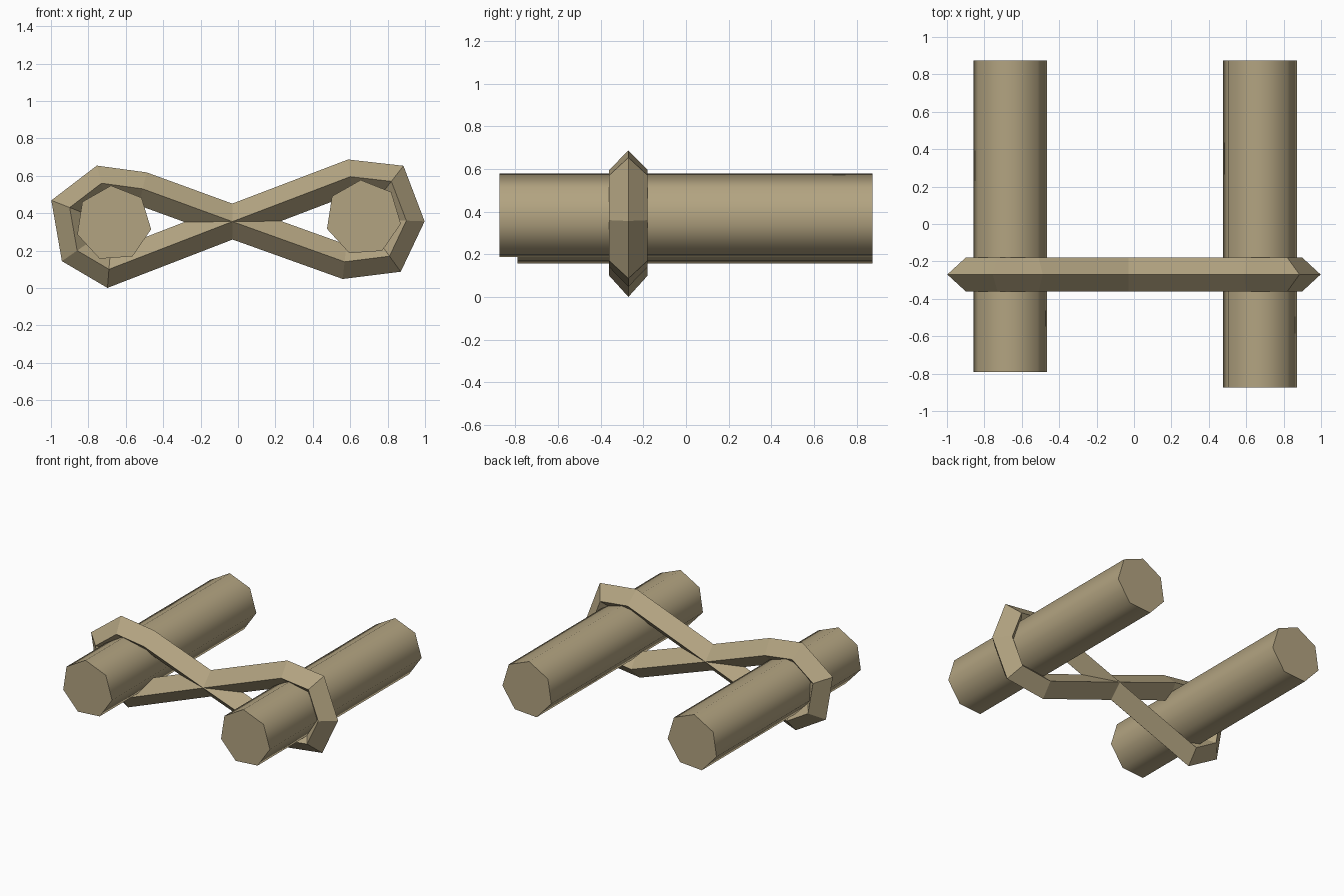
import bpy, bmesh
from math import radians
from mathutils import Vector

cube = bpy.data.objects.get("Cube")
if cube:
    bpy.data.objects.remove(cube, do_unlink=True)

# One shared wood colour
wood = bpy.data.materials.new("tan_wood")
wood.use_nodes = True
colour = (0.45, 0.37, 0.22, 1)
wood.diffuse_color = colour
wood.node_tree.nodes["Principled BSDF"].inputs["Base Color"].default_value = colour


def log(name, x, z, front, back):
    """Seven-sided log lying along y, smooth sides and flat ends."""
    bpy.ops.mesh.primitive_cylinder_add(
        vertices=7, radius=0.203, depth=back - front,
        location=(x, (front + back) / 2, z), rotation=(radians(90), radians(-4), 0))
    ob = bpy.context.object
    ob.name = name
    ob.data.materials.append(wood)
    bpy.ops.object.shade_smooth_by_angle(angle=radians(60))


def rope(name, path, y, r):
    """Closed mitred loop in the xz plane with a diamond cross-section."""
    bm = bmesh.new()
    pts = [Vector(p) for p in path]
    rings = []
    for i, p in enumerate(pts):
        a = (p - pts[i - 1]).normalized()
        b = (pts[(i + 1) % len(pts)] - p).normalized()
        na, nb = Vector((-a.y, a.x)), Vector((-b.y, b.x))
        m = (na + nb) * r / (1 + na.dot(nb))
        rings.append([bm.verts.new(co) for co in (
            (p.x + m.x, y, p.y + m.y), (p.x, y - r, p.y),
            (p.x - m.x, y, p.y - m.y), (p.x, y + r, p.y))])
    for i, ring in enumerate(rings):
        prev = rings[i - 1]
        for k in range(4):
            n = (k + 1) % 4
            bm.faces.new((prev[k], prev[n], ring[n], ring[k]))
    bmesh.ops.recalc_face_normals(bm, faces=bm.faces)
    mesh = bpy.data.meshes.new(name)
    bm.to_mesh(mesh)
    bm.free()
    mesh.materials.append(wood)
    bpy.context.collection.objects.link(bpy.data.objects.new(name, mesh))


# Two parallel logs
log("right_log", -0.665, 0.345, -0.79, 0.875)
log("left_log", 0.67, 0.375, -0.875, 0.875)

# Lashing pinched in the middle, wrapped around both logs
rope("lashing_loop", [
    (-0.03, 0.355), (-0.51, 0.53), (-0.73, 0.56), (-0.90, 0.43), (-0.86, 0.20),
    (-0.69, 0.10), (-0.03, 0.355), (0.57, 0.14), (0.81, 0.17), (0.90, 0.36),
    (0.82, 0.57), (0.60, 0.595)], -0.27, 0.09)
